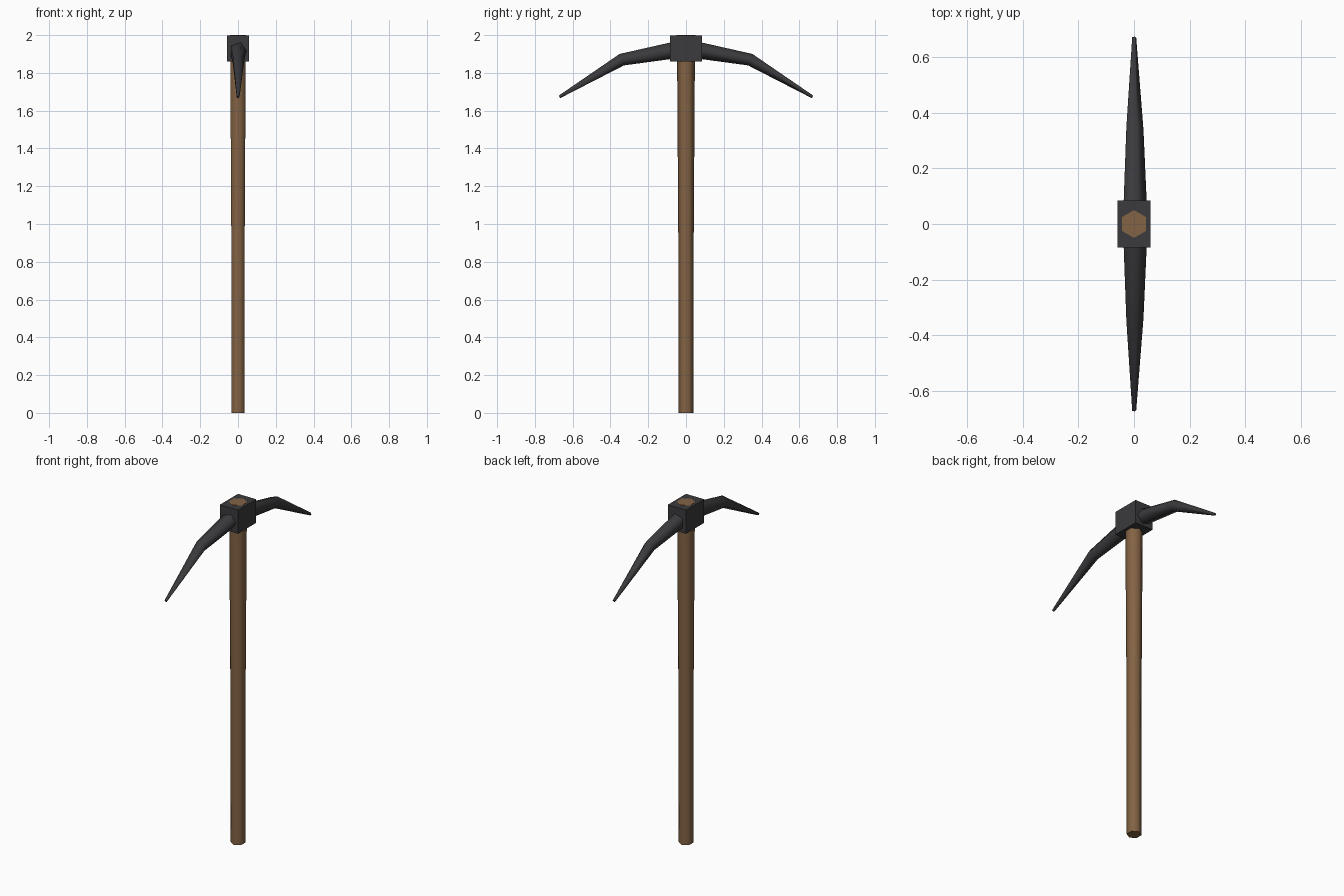
import bpy, bmesh
from math import sin, cos, pi
from mathutils import Vector

if "Cube" in bpy.data.objects:
    bpy.data.objects.remove(bpy.data.objects["Cube"])


def material(name, rgb):
    m = bpy.data.materials.new(name)
    m.diffuse_color = (*rgb, 1)
    m.use_nodes = True
    m.node_tree.nodes["Principled BSDF"].inputs["Base Color"].default_value = m.diffuse_color
    return m


WOOD = material("wood", (0.23, 0.125, 0.058))
IRON = material("iron", (0.043, 0.042, 0.046))


def add_object(name, bm, mat):
    bmesh.ops.recalc_face_normals(bm, faces=bm.faces)
    mesh = bpy.data.meshes.new(name)
    bm.to_mesh(mesh)
    bm.free()
    mesh.materials.append(mat)
    ob = bpy.data.objects.new(name, mesh)
    bpy.context.collection.objects.link(ob)
    return ob


def tube(name, path, sides, side_axis, start, mat):
    """Sweep a tapering polygon along a path of (y, z, radius) points."""
    bm = bmesh.new()
    pts = [Vector((0, y, z)) for y, z, _ in path]
    rings = []
    for i, (p, (_, _, r)) in enumerate(zip(pts, path)):
        before = (p - pts[i - 1]).normalized() if i else Vector()
        after = (pts[i + 1] - p).normalized() if i < len(pts) - 1 else Vector()
        up = (before + after).normalized().cross(side_axis)
        ring = []
        for k in range(sides):
            a = start + 2 * pi * k / sides
            ring.append(bm.verts.new(p + r * (cos(a) * side_axis + sin(a) * up)))
        rings.append(ring)
    for lo, hi in zip(rings, rings[1:]):
        for k in range(sides):
            n = (k + 1) % sides
            bm.faces.new((lo[k], lo[n], hi[n], hi[k])).smooth = True
    bm.faces.new(rings[0])
    bm.faces.new(rings[-1])
    return add_object(name, bm, mat)


X = Vector((1, 0, 0))

# Hexagonal handle, flaring towards the head
tube("handle", [(0, 0, 0.04), (0, 0.95, 0.041), (0, 1.86, 0.047), (0, 2.0, 0.05)],
     6, X, pi / 6, WOOD)

# Block socket that holds the handle
bm = bmesh.new()
bmesh.ops.create_cube(bm, size=1)
bmesh.ops.scale(bm, vec=(0.118, 0.168, 0.139), verts=bm.verts)
bmesh.ops.translate(bm, vec=(0, 0, 1.9295), verts=bm.verts)
add_object("head_socket", bm, IRON)

# Two bent five-sided spikes
for name, s in (("front_spike", -1), ("back_spike", 1)):
    tube(name, [(s * 0.03, 1.926, 0.048), (s * 0.34, 1.87, 0.034), (s * 0.67, 1.673, 0.008)],
         5, X, 0, IRON)
